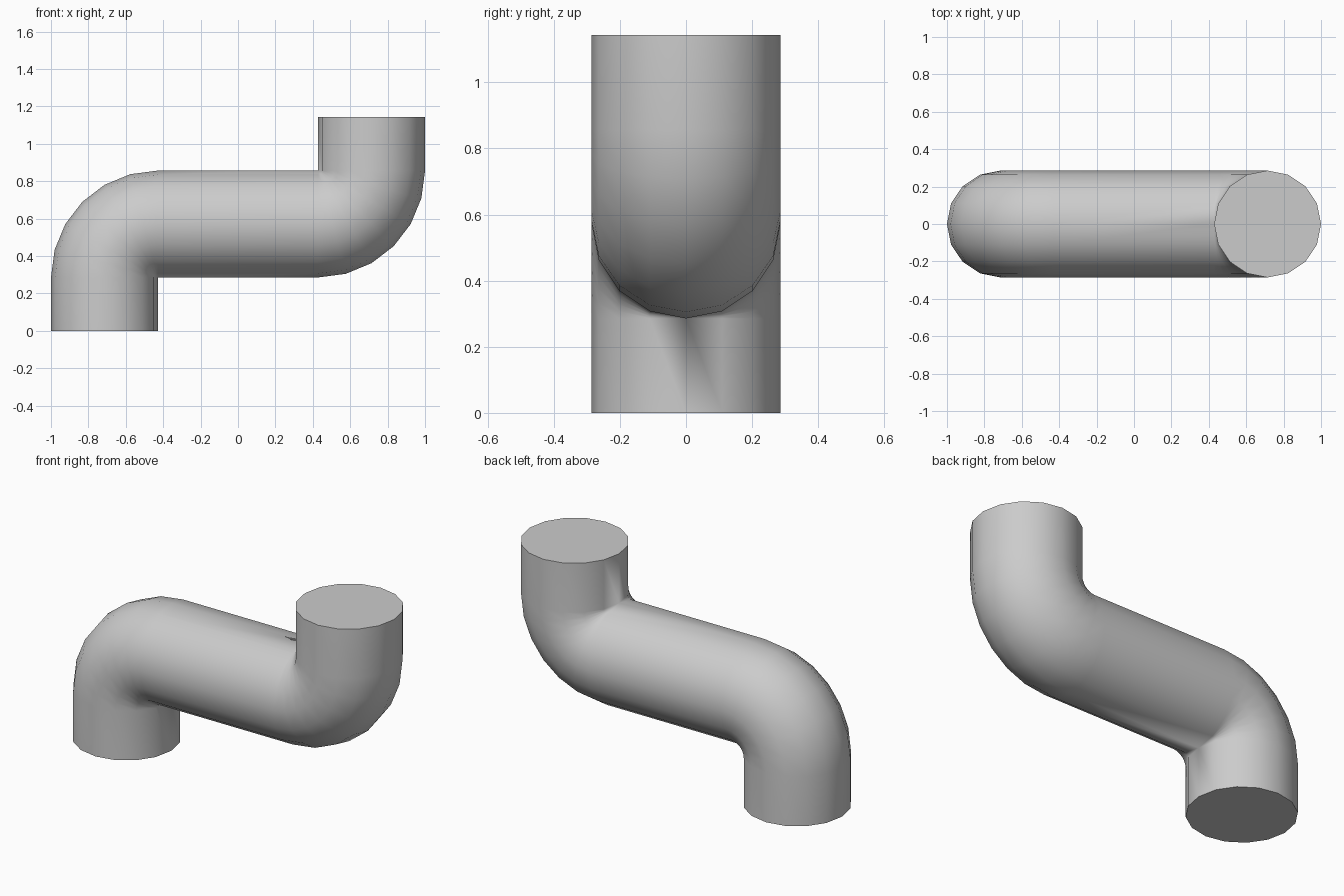
import bpy, bmesh, math
from mathutils import Vector

cube = bpy.data.objects.get("Cube")
if cube:
    bpy.data.objects.remove(cube, do_unlink=True)

R = 2 / 7        # pipe radius, also the bend radius and straight end length
SIDES = 16
STEPS = 6        # segments per 90 degree bend

grey = bpy.data.materials.new("pipe grey")
grey.use_nodes = True
colour = (0.6, 0.6, 0.6, 1)
grey.diffuse_color = colour
grey.node_tree.nodes["Principled BSDF"].inputs["Base Color"].default_value = colour


def normal(a):
    """Sideways direction of the pipe when it has turned by angle a from vertical."""
    return Vector((-math.cos(a), 0, math.sin(a)))


# Path as (centre, turn angle): lower end, lower bend, upper bend, upper end
angles = [math.pi / 2 * i / STEPS for i in range(STEPS + 1)]
lower_pivot = Vector((-1.5 * R, 0, R))
upper_pivot = Vector((1.5 * R, 0, 3 * R))
path = [(Vector((-2.5 * R, 0, 0)), 0)]
path += [(lower_pivot + R * normal(a), a) for a in angles]
path += [(upper_pivot - R * normal(a), a) for a in reversed(angles)]
path += [(Vector((2.5 * R, 0, 4 * R)), 0)]

# Sweep a ring along the path and cap both ends
bm = bmesh.new()
rings = []
for centre, a in path:
    ring = []
    for k in range(SIDES):
        t = 2 * math.pi * k / SIDES
        offset = normal(a) * math.cos(t) + Vector((0, math.sin(t), 0))
        ring.append(bm.verts.new(centre + R * offset))
    rings.append(ring)
for low, high in zip(rings, rings[1:]):
    for k in range(SIDES):
        n = (k + 1) % SIDES
        bm.faces.new((low[k], low[n], high[n], high[k]))
bm.faces.new(rings[0])
bm.faces.new(rings[-1])

# Weld the pinched inner corner of each bend
bmesh.ops.remove_doubles(bm, verts=bm.verts, dist=1e-4)
bmesh.ops.recalc_face_normals(bm, faces=bm.faces)

mesh = bpy.data.meshes.new("offset_pipe")
bm.to_mesh(mesh)
bm.free()
mesh.materials.append(grey)
pipe = bpy.data.objects.new("offset_pipe", mesh)
bpy.context.collection.objects.link(pipe)

# Smooth walls, crisp end caps
bpy.ops.object.select_all(action="DESELECT")
pipe.select_set(True)
bpy.context.view_layer.objects.active = pipe
bpy.ops.object.shade_smooth_by_angle(angle=math.radians(40))
